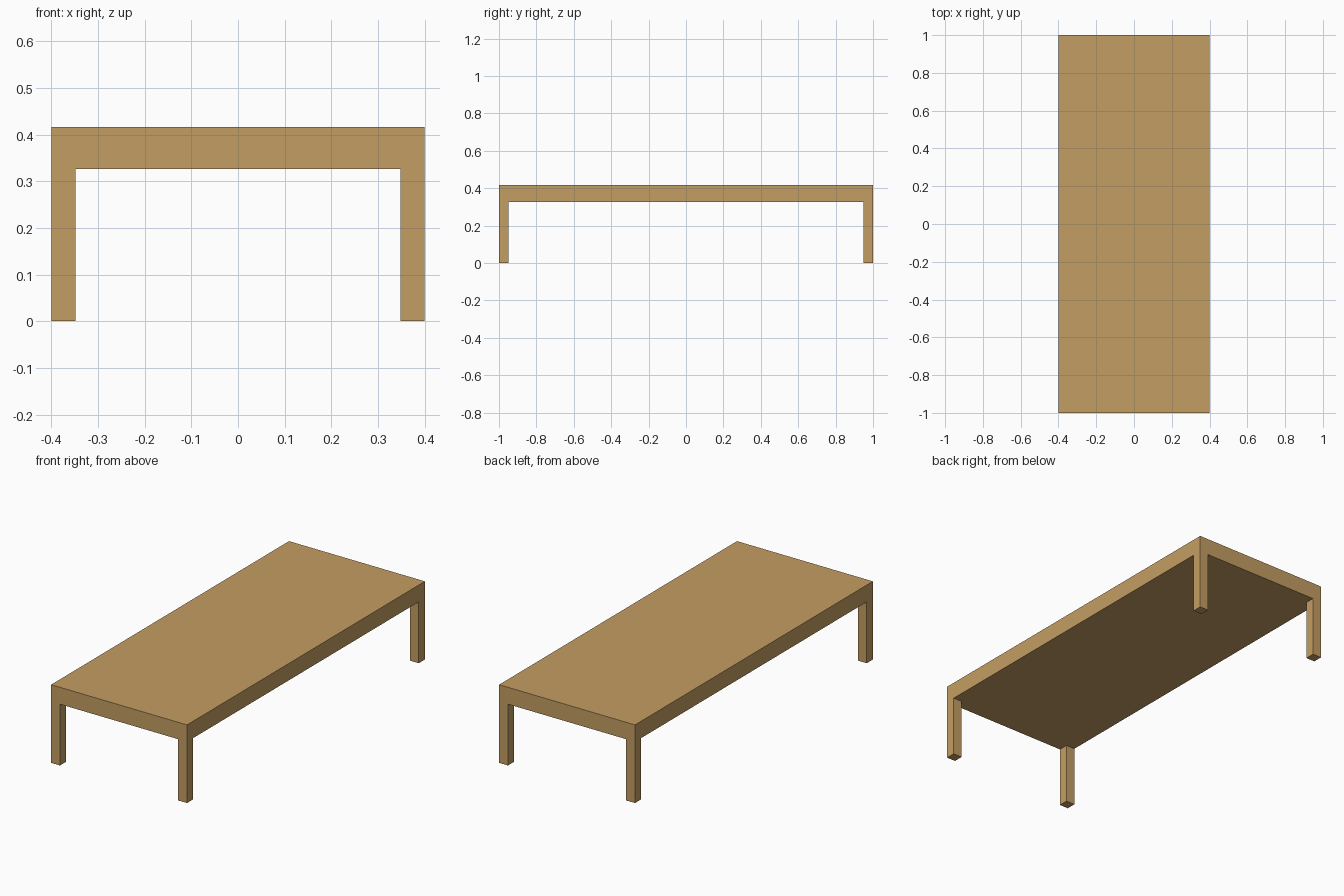
import bpy, bmesh
from mathutils import Vector

if "Cube" in bpy.data.objects:
    bpy.data.objects.remove(bpy.data.objects["Cube"])

HALF_X, HALF_Y = 0.40, 1.00
TOP, UNDER = 0.416, 0.326
LEG = 0.052

wood = bpy.data.materials.new("light wood")
wood.diffuse_color = (0.55, 0.337, 0.122, 1)
wood.use_nodes = True
wood.node_tree.nodes["Principled BSDF"].inputs["Base Color"].default_value = wood.diffuse_color


def box(name, lo, hi, open_top=False):
    """Axis-aligned box between two corners, object origin at world centre."""
    lo, hi = Vector(lo), Vector(hi)
    bm = bmesh.new()
    bmesh.ops.create_cube(bm, size=1)
    bmesh.ops.scale(bm, vec=hi - lo, verts=bm.verts)
    bmesh.ops.translate(bm, vec=(lo + hi) / 2, verts=bm.verts)
    if open_top:
        bm.normal_update()
        caps = [f for f in bm.faces if f.normal.z > 0.5]
        bmesh.ops.delete(bm, geom=caps, context='FACES')
    mesh = bpy.data.meshes.new(name)
    bm.to_mesh(mesh)
    bm.free()
    mesh.materials.append(wood)
    obj = bpy.data.objects.new(name, mesh)
    bpy.context.collection.objects.link(obj)
    return obj


# Thick solid tabletop
box("tabletop", (-HALF_X, -HALF_Y, UNDER), (HALF_X, HALF_Y, TOP))

# Square corner leg, mirrored to all four corners
legs = box("legs", (HALF_X - LEG, HALF_Y - LEG, 0), (HALF_X, HALF_Y, UNDER), open_top=True)
mirror = legs.modifiers.new("four corners", 'MIRROR')
mirror.use_axis = (True, True, False)
mirror.use_mirror_merge = False
